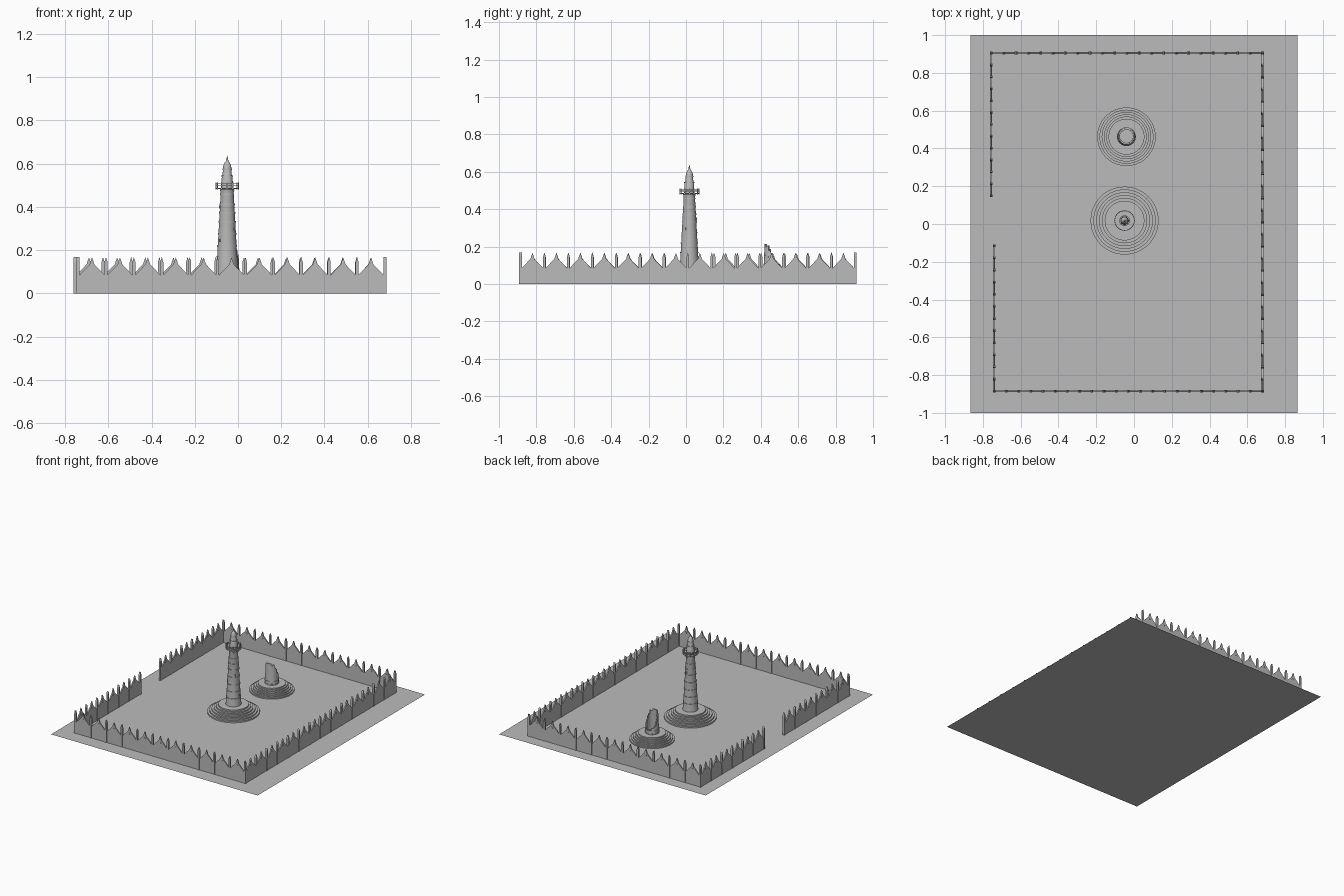
import bpy, bmesh, math
from mathutils import Vector, Matrix

if "Cube" in bpy.data.objects:
    bpy.data.objects.remove(bpy.data.objects["Cube"], do_unlink=True)

stone = bpy.data.materials.new("grey stone")
stone.use_nodes = True
stone.diffuse_color = (0.5, 0.5, 0.5, 1)
stone.node_tree.nodes["Principled BSDF"].inputs["Base Color"].default_value = (0.5, 0.5, 0.5, 1)


def finish(bm, name, location=(0, 0, 0), smooth=False):
    bmesh.ops.recalc_face_normals(bm, faces=bm.faces)
    mesh = bpy.data.meshes.new(name)
    bm.to_mesh(mesh)
    bm.free()
    mesh.materials.append(stone)
    obj = bpy.data.objects.new(name, mesh)
    obj.location = location
    bpy.context.collection.objects.link(obj)
    if smooth:
        bpy.ops.object.select_all(action='DESELECT')
        obj.select_set(True)
        bpy.context.view_layer.objects.active = obj
        bpy.ops.object.shade_smooth_by_angle(angle=math.radians(35))
    return obj


def lathe(bm, profile, sides=32):
    """Spin an (r, z) outline round the z axis."""
    verts = [bm.verts.new((r, 0, z)) for r, z in profile]
    edges = [bm.edges.new(pair) for pair in zip(verts, verts[1:])]
    bmesh.ops.spin(bm, geom=verts + edges, axis=(0, 0, 1), cent=(0, 0, 0),
                   angle=math.tau, steps=sides, use_duplicate=False)
    bmesh.ops.remove_doubles(bm, verts=bm.verts, dist=1e-5)


def band(bm, r, z, thick, height, sides=32):
    """Flat hoop with a rectangular section."""
    lathe(bm, [(r - thick, z), (r, z), (r, z + height), (r - thick, z + height), (r - thick, z)], sides)


def box(bm, centre, size):
    bmesh.ops.create_cube(bm, size=1, matrix=Matrix.Translation(centre) @ Matrix.Diagonal((*size, 1)))


def prism(bm, outline, depth, place):
    """Upright slab from an (x, z) outline, centred on its thickness."""
    verts = [bm.verts.new(place @ Vector((x, -depth / 2, z))) for x, z in outline]
    face = bm.faces.new(verts)
    out = bmesh.ops.extrude_face_region(bm, geom=[face])["geom"]
    push = place.to_3x3() @ Vector((0, depth, 0))
    bmesh.ops.translate(bm, vec=push, verts=[v for v in out if isinstance(v, bmesh.types.BMVert)])


# Ground sheet
bm = bmesh.new()
bmesh.ops.create_grid(bm, x_segments=1, y_segments=1, size=1, matrix=Matrix.Diagonal((0.865, 1, 1, 1)))
finish(bm, "ground")


# Wall runs: gabled panels between pointed posts
def wall(name, start, end, count):
    start, end = Vector(start), Vector(end)
    run = end - start
    w = run.length / count
    turn = Matrix.Rotation(math.atan2(run.y, run.x), 4, 'Z')
    half = [(w / 2, 0), (w / 2, 0.078), (0.011, 0.134), (0.006, 0.15)]
    outline = half + [(0, 0.166)] + [(-x, z) for x, z in reversed(half)]
    post = [(0.007, 0), (0.007, 0.145), (0, 0.168), (-0.007, 0.145), (-0.007, 0)]
    bm = bmesh.new()
    for i in range(count):
        spot = start + run * (i + 0.5) / count
        place = Matrix.Translation((spot.x, spot.y, 0)) @ turn
        prism(bm, outline, 0.009, place)
        # Round boss under the gable point
        bmesh.ops.create_cone(bm, cap_ends=True, segments=12, radius1=0.007, radius2=0.007, depth=0.013,
                              matrix=place @ Matrix.Translation((0, 0, 0.118)) @ Matrix.Rotation(math.pi / 2, 4, 'X'))
    for i in range(count + 1):
        spot = start + run * i / count
        prism(bm, post, 0.014, Matrix.Translation((spot.x, spot.y, 0)) @ turn)
    finish(bm, name)


wall("front_wall", (-0.74, -0.885), (0.68, -0.885), 11)
wall("left_wall", (0.68, -0.885), (0.68, 0.905), 14)
wall("back_wall", (0.68, 0.905), (-0.755, 0.905), 11)
wall("right_wall_rear", (-0.755, 0.905), (-0.755, 0.15), 6)
wall("right_wall_front", (-0.74, -0.115), (-0.74, -0.885), 6)


# Stepped round mounds
def mound(name, centre, outer, inner, height, steps=6):
    profile = []
    for i in range(steps):
        r = outer + (inner - outer) * i / (steps - 1)
        profile += [(r, height * i / steps), (r, height * (i + 1) / steps)]
    bm = bmesh.new()
    lathe(bm, profile + [(0, height)], 48)
    finish(bm, name, centre, True)


tower_at = (-0.05, 0.018, 0)
ruin_at = (-0.04, 0.462, 0)
mound("tower_mound", tower_at, 0.18, 0.105, 0.062)
mound("ruin_mound", ruin_at, 0.155, 0.095, 0.055)

# Tower shaft, lantern room and spire
bm = bmesh.new()
lathe(bm, [(0.054, 0.06), (0.049, 0.12), (0.03, 0.465), (0.034, 0.48), (0.027, 0.485), (0.025, 0.54),
           (0.021, 0.55), (0.02, 0.575), (0.018, 0.592), (0.012, 0.604), (0.006, 0.612),
           (0.004, 0.622), (0, 0.638)])
finish(bm, "tower_shaft", tower_at, True)

# Raised courses round the shaft
bm = bmesh.new()
for z in (0.115, 0.166, 0.217, 0.273, 0.328, 0.37, 0.41, 0.455):
    band(bm, 0.059 - z * 0.058, z, 0.012, 0.006)
for r, z in ((0.028, 0.54), (0.022, 0.572)):
    band(bm, r, z, 0.01, 0.006)
finish(bm, "tower_courses", tower_at, True)

# Small window frames climbing round the shaft
bm = bmesh.new()
for i in range(6):
    z = 0.14 + i * 0.052
    turn = Matrix.Rotation(i * 1.9, 4, 'Z')
    box(bm, (0, 0, 0), (0.006, 0.008, 0.014))
    new = bm.verts[-8:] if hasattr(bm.verts, "ensure_lookup_table") and not bm.verts.ensure_lookup_table() else []
    bmesh.ops.transform(bm, matrix=turn @ Matrix.Translation((0.056 - z * 0.055, 0, z)), verts=new)
finish(bm, "tower_windows", tower_at)

# Balcony with posts and rails
bm = bmesh.new()
band(bm, 0.054, 0.482, 0.034, 0.006)
for z in (0.496, 0.506):
    band(bm, 0.053, z, 0.003, 0.003)
for i in range(12):
    a = math.tau * i / 12
    box(bm, (0.0515 * math.cos(a), 0.0515 * math.sin(a), 0.496), (0.005, 0.005, 0.032))
finish(bm, "balcony", tower_at, True)

# Broken hollow tower, taller toward the front
bm = bmesh.new()
count = 24
for i in range(count):
    mid = math.tau * (i + 0.5) / count
    slope = 0.15 - math.sin(mid) * 0.075
    top = min(0.213, max(0.085, round(slope / 0.02) * 0.02 + 0.006 * (i % 2)))
    corners = []
    for z, r in ((0.05, 0.049), (top, 0.049 - top * 0.035)):
        for rr in (r - 0.009, r):
            for a in (math.tau * i / count, math.tau * (i + 1) / count):
                corners.append(bm.verts.new((rr * math.cos(a), rr * math.sin(a), z)))
    bmesh.ops.convex_hull(bm, input=corners)
finish(bm, "ruined_tower", ruin_at)

# Courses left on the lower part of the ruin
bm = bmesh.new()
for z in (0.058, 0.078):
    band(bm, 0.05, z, 0.008, 0.006)
finish(bm, "ruin_courses", ruin_at, True)
